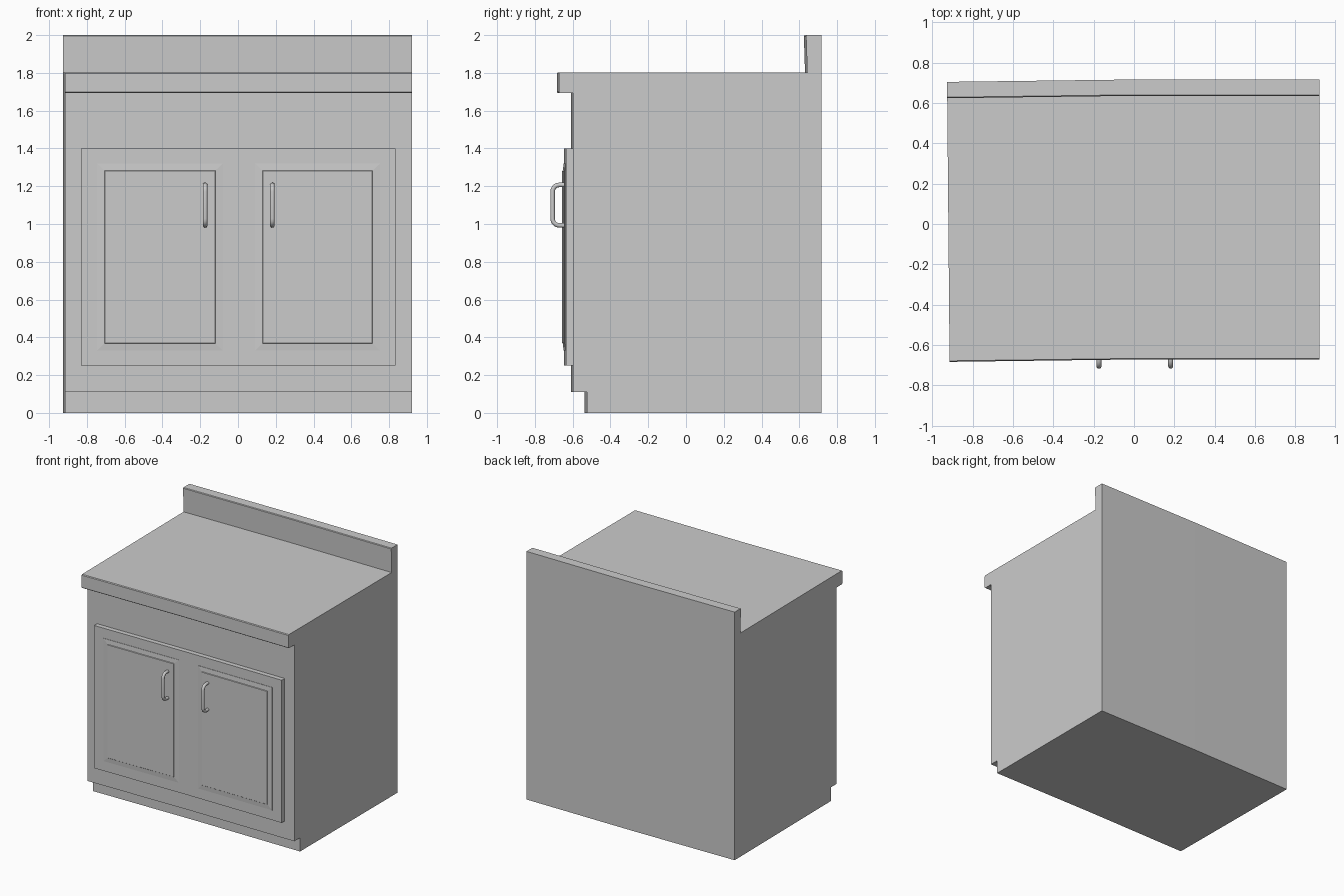
import bpy, bmesh, math

if "Cube" in bpy.data.objects:
    bpy.data.objects.remove(bpy.data.objects["Cube"])


def skew(x, y):
    # the left half of the cabinet leans very slightly forward
    return y + 0.013 * min(x, 0)


def finish(bm, name):
    bmesh.ops.recalc_face_normals(bm, faces=bm.faces)
    mesh = bpy.data.meshes.new(name)
    bm.to_mesh(mesh)
    bm.free()
    ob = bpy.data.objects.new(name, mesh)
    bpy.context.collection.objects.link(ob)
    return ob


def loft(name, sections):
    """Skin a list of matching rings and cap both ends."""
    bm = bmesh.new()
    rings = [[bm.verts.new(p) for p in s] for s in sections]
    n = len(rings[0])
    for a, b in zip(rings, rings[1:]):
        for i in range(n):
            j = (i + 1) % n
            bm.faces.new((a[i], a[j], b[j], b[i]))
    bm.faces.new(rings[0])
    bm.faces.new(rings[-1])
    return finish(bm, name)


def along_x(name, profile, left, right, lean=0.0):
    return loft(name, [
        [(left - lean * y, skew(left, y), z) for y, z in profile],
        [(0, y, z) for y, z in profile],
        [(right, y, z) for y, z in profile]])


# cabinet body with toe kick, worktop overhang and backsplash
along_x("cabinet_body", [
    (-0.525, 0), (-0.525, 0.11), (-0.598, 0.11), (-0.598, 1.693),
    (-0.667, 1.693), (-0.672, 1.698), (-0.672, 1.797), (-0.667, 1.803),
    (0.642, 1.803), (0.636, 1.995), (0.641, 2.0), (0.717, 2.0), (0.717, 0)],
    -0.921, 0.921, 0.009)

# raised front panel behind the doors
along_x("front_panel", [(-0.58, 0.25), (-0.636, 0.25), (-0.636, 1.40), (-0.58, 1.40)],
        -0.83, 0.835)


def rect(x0, x1, z0, z1, y):
    return [(x, skew(x, y), z) for x, z in ((x0, z0), (x1, z0), (x1, z1), (x0, z1))]


def handle(name, x, y_base):
    # bent bar with rounded corners
    path = [(y_base, 1.207)]
    for cz, start in ((1.172, 90), (1.028, 180)):
        for k in range(6):
            a = math.radians(start + 18 * k)
            path.append((-0.671 + 0.035 * math.cos(a), cz + 0.035 * math.sin(a)))
    path.append((y_base, 0.993))
    sections = []
    for i, (y, z) in enumerate(path):
        p, q = path[max(i - 1, 0)], path[min(i + 1, len(path) - 1)]
        dy, dz = q[0] - p[0], q[1] - p[1]
        d = math.hypot(dy, dz)
        ny, nz = dz / d, -dy / d
        ring = []
        for k in range(12):
            a = math.tau * k / 12
            r = 0.012 * math.sin(a)
            ring.append((x + 0.0125 * math.cos(a), y + ny * r, z + nz * r))
        sections.append(ring)
    ob = loft(name, sections)
    bpy.context.view_layer.objects.active = ob
    ob.select_set(True)
    bpy.ops.object.shade_smooth_by_angle(angle=math.radians(40))
    ob.select_set(False)


# two doors with chamfered rims, each with a pull handle
for side, x0, x1, hx in (("left", -0.747, -0.08, -0.174), ("right", 0.09, 0.752, 0.182)):
    loft(side + "_door", [
        rect(x0, x1, 0.33, 1.32, -0.62),
        rect(x0, x1, 0.33, 1.32, -0.639),
        rect(x0 + 0.04, x1 - 0.04, 0.367, 1.283, -0.642),
        rect(x0 + 0.043, x1 - 0.043, 0.37, 1.28, -0.646)])
    handle(side + "_handle", hx, -0.63)
